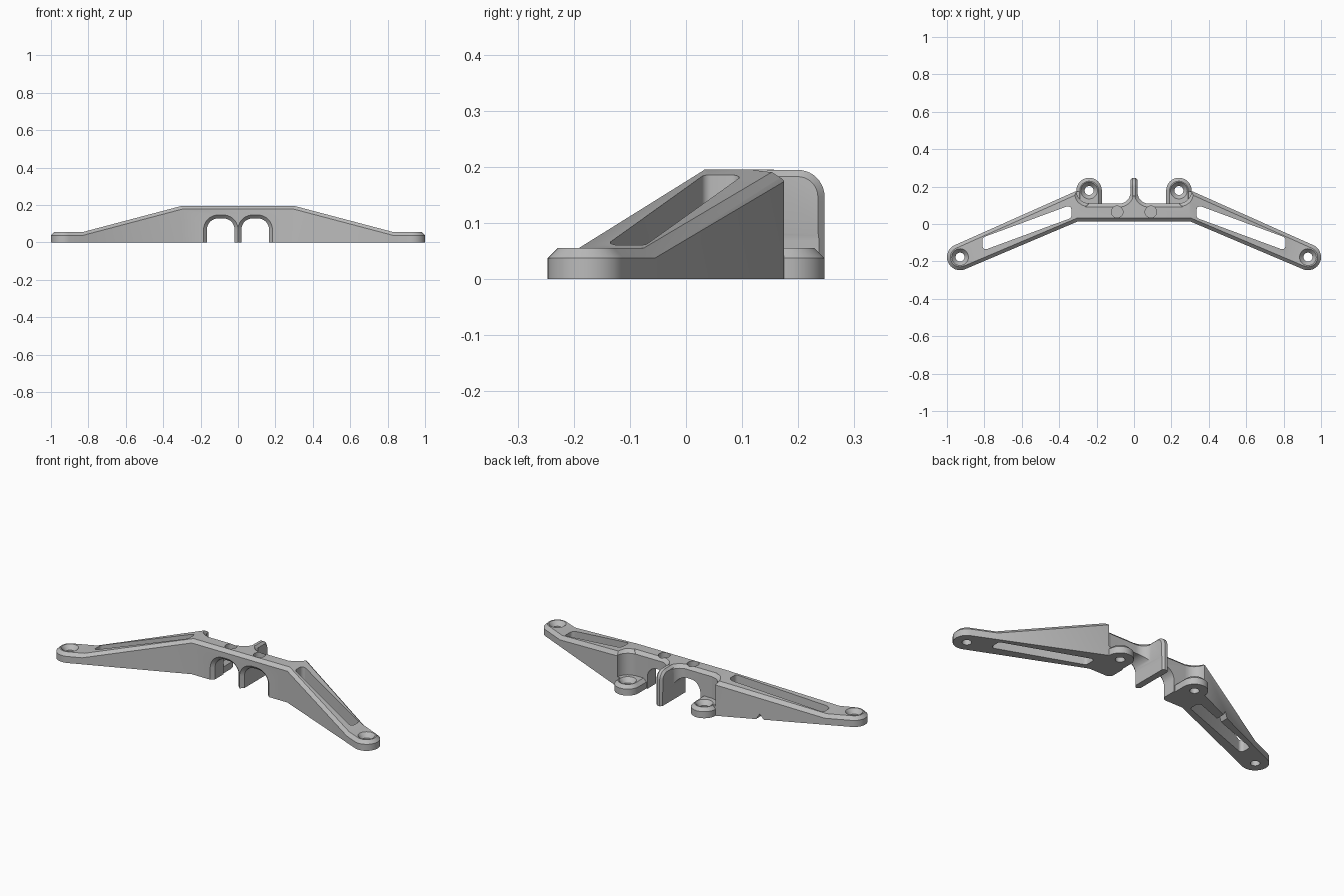
import bpy, bmesh
from math import sin, cos, radians
from mathutils import Vector

cube = bpy.data.objects.get("Cube")
if cube:
    bpy.data.objects.remove(cube, do_unlink=True)

TOP, LOW, CH = 0.195, 0.055, 0.018       # crest height, foot height, chamfer
TIP, BOSS = (0.93, -0.177), (0.24, 0.179)  # screw positions


def arc(c, r, a0, a1, n=12):
    steps = [radians(a0 + (a1 - a0) * i / n) for i in range(n + 1)]
    return [(c[0] + r * cos(a), c[1] + r * sin(a)) for a in steps]


def circle(c, r, n=32):
    return arc(c, r, 0, 360, n)[:-1]


def inset(pts, d):
    """Mitred inward offset of a counter-clockwise outline."""
    out = []
    for i, p in enumerate(pts):
        a, b, c = Vector(pts[i - 1]), Vector(p), Vector(pts[(i + 1) % len(pts)])
        e, f = (b - a).normalized(), (c - b).normalized()
        n, m = Vector((-e.y, e.x)), Vector((-f.y, f.x))
        out.append(tuple(b + (n + m) * (d / (1 + n.dot(m)))))
    return out


def to_object(name, bm):
    """Turn a closed bmesh into an object whose faces point outward."""
    bm.normal_update()
    if bm.calc_volume(signed=True) < 0:
        bmesh.ops.reverse_faces(bm, faces=bm.faces[:])
    mesh = bpy.data.meshes.new(name)
    bm.to_mesh(mesh)
    bm.free()
    ob = bpy.data.objects.new(name, mesh)
    bpy.context.collection.objects.link(ob)
    return ob


def loft_mesh(levels, axis="z", side=1):
    """Skin a stack of (outline, level) rings along one axis."""
    place = {"z": lambda p, t: (p[0] * side, p[1], t),
             "y": lambda p, t: (p[0] * side, t, p[1]),
             "x": lambda p, t: (t * side, p[0], p[1])}[axis]
    bm = bmesh.new()
    rings = [[bm.verts.new(place(p, t)) for p in pts] for pts, t in levels]
    n = len(rings[0])
    for lo, hi in zip(rings, rings[1:]):
        for i in range(n):
            j = (i + 1) % n
            bm.faces.new((lo[i], lo[j], hi[j], hi[i]))
    bm.faces.new(rings[0][::-1])
    bm.faces.new(rings[-1])
    return bm


def loft(name, levels, axis="z", side=1):
    return to_object(name, loft_mesh(levels, axis, side))


def combine(target, tool, operation):
    """Apply a boolean, keeping the first solver result that is not empty."""
    mod = target.modifiers.new("boolean", "BOOLEAN")
    mod.operation, mod.object = operation, tool
    result = None
    for solver in ("EXACT", "MANIFOLD"):
        mod.solver = solver
        bpy.context.view_layer.update()
        graph = bpy.context.evaluated_depsgraph_get()
        result = bpy.data.meshes.new_from_object(target.evaluated_get(graph))
        if result.polygons:
            target.data = result
            break
    target.modifiers.remove(mod)
    bpy.data.objects.remove(tool, do_unlink=True)


def crest(x):
    """Height of the top: flat centre, sloping arms, flat tips."""
    t = min(max((abs(x) - 0.3) / 0.53, 0), 1)
    return TOP + (LOW - TOP) * t


# Main body: swept-back plan outline, chamfered along its top edge
half = [(0.3, 0.014)] + arc(TIP, 0.07, -112.8, 67.2, 16)
half += [(0.312, 0.175), (0.24, 0.175), (0.24, 0.109)]
half += arc((0.079, 0.169), 0.06, -90, -180, 10)
plan = half + [(-x, y) for x, y in reversed(half)]
bm = loft_mesh([(plan, 0), (plan, 1), (inset(plan, CH), 2)])
bm.normal_update()
for x in (-0.83, -0.3, 0.3, 0.83):
    bmesh.ops.bisect_plane(bm, geom=bm.verts[:] + bm.edges[:] + bm.faces[:],
                           dist=1e-5, plane_co=(x, 0, 0), plane_no=(1, 0, 0))
for v in bm.verts:
    if v.co.z > 1.5:
        v.co.z = crest(v.co.x)
    elif v.co.z > 0.5:
        v.co.z = crest(v.co.x) - CH
body = to_object("bracket_body", bm)

# Rear bosses, each in a flared pocket
pocket = [(0.172, 0.3)] + arc(BOSS, 0.068, 180, 360, 20) + [(0.308, 0.3)]
foot = [(0.172, 0.09), (0.308, 0.09)] + arc(BOSS, 0.068, 0, 180, 20)
for s in (1, -1):
    combine(body, loft("pocket_cutter", [
        (pocket, LOW - 0.0005), (pocket, TOP - CH),
        (inset(pocket, -CH - 0.01), TOP + 0.01)], side=s), "DIFFERENCE")
    combine(body, loft("boss", [
        (foot, 0), (foot, LOW - CH), (inset(foot, CH), LOW)], side=s), "UNION")

# Central fin with a rounded rear corner, trimmed level underneath
side_view = [(0.06, -0.03), (0.247, -0.03)]
side_view += arc((0.199, 0.1465), 0.048, 0, 90, 10) + [(0.06, 0.1945)]
slim = inset(side_view, 0.012)
fin = loft("fin", [(slim, -0.02), (side_view, -0.008),
                   (side_view, 0.008), (slim, 0.02)], "x")
ground = [(-1, -1), (1, -1), (1, 1), (-1, 1)]
combine(fin, loft("floor_cutter", [(ground, -0.5), (ground, 0)]), "DIFFERENCE")
combine(body, fin, "UNION")

# Openings on both sides
arch = [(0.018, -0.05), (0.166, -0.05)]
arch += arc((0.106, 0.068), 0.06, 0, 90, 10) + arc((0.078, 0.068), 0.06, 90, 180, 10)
slot = []
for corner, a0, a1 in (((0.353, 0.045), 180, 249.7), ((0.792, -0.117), 249.7, 360),
                       ((0.792, -0.085), 0, 69.7), ((0.353, 0.077), 69.7, 180)):
    slot += arc(corner, 0.018, a0, a1, 6)
disc = circle((0.09, 0.065), 0.031)
for s in (1, -1):
    # arched tunnel with chamfered mouth
    combine(body, loft("tunnel_cutter", [
        (inset(arch, -0.032), 0), (arch, 0.032), (arch, 0.3)], "y", s), "DIFFERENCE")
    # long slot through the arm
    combine(body, loft("slot_cutter", [(slot, -0.1), (slot, 0.3)], side=s),
            "DIFFERENCE")
    # countersunk screw holes
    for c in (TIP, BOSS):
        combine(body, loft("screw_cutter", [
            (circle(c, 0.024), -0.01), (circle(c, 0.024), 0.03),
            (circle(c, 0.049), 0.06)], side=s), "DIFFERENCE")
    # blind round recess above the tunnel
    combine(body, loft("recess_cutter", [(disc, 0.155), (disc, 0.22)], side=s),
            "DIFFERENCE")

# Small notch under the rear wall of the right arm
notch = [(-0.545, -0.01), (-0.495, -0.01), (-0.52, 0.03)]
combine(body, loft("notch_cutter", [(notch, 0.02), (notch, 0.13)], "y"), "DIFFERENCE")

# Material and shading
grey = bpy.data.materials.new("light_grey")
grey.use_nodes = True
colour = (0.5, 0.5, 0.5, 1)
grey.diffuse_color = colour
grey.node_tree.nodes["Principled BSDF"].inputs["Base Color"].default_value = colour
body.data.materials.clear()
body.data.materials.append(grey)
bpy.ops.object.select_all(action="DESELECT")
body.select_set(True)
bpy.context.view_layer.objects.active = body
bpy.ops.object.shade_smooth_by_angle(angle=radians(30))
